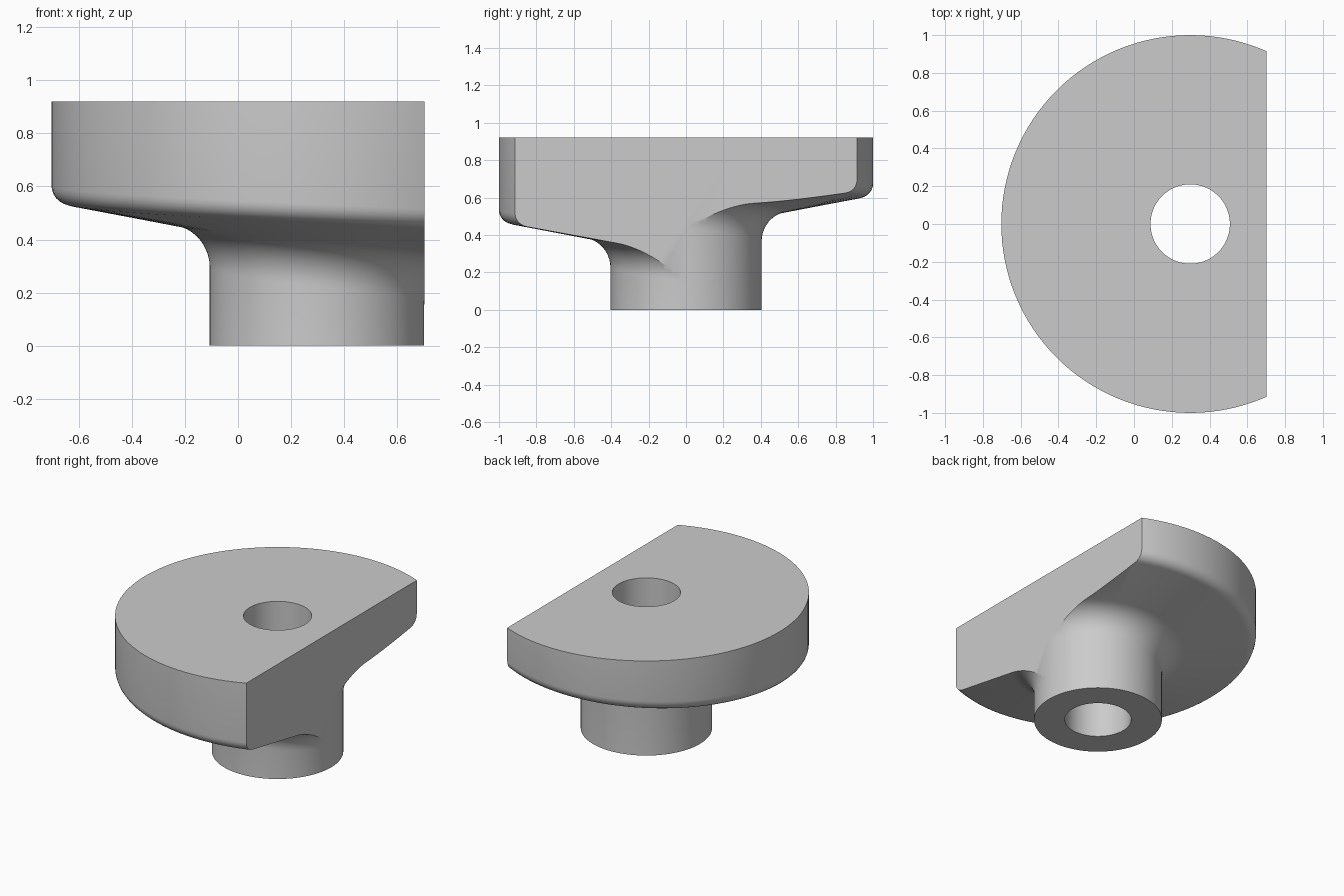
import bpy, bmesh, math

cube = bpy.data.objects.get("Cube")
if cube:
    bpy.data.objects.remove(cube)

CENTRE_X = 0.2975      # axis of the disc, boss and bore
CUT_X = 0.7025         # flat side of the disc
TOP = 0.92
BORE, BOSS, RIM = 0.21, 0.404, 1.0
SLOPE = math.atan(0.18)
ROOT = 0.437           # underside height where it would meet the boss
RISE = 0.14 / math.pi  # helical climb of the underside per radian
STEPS = 128


def arc(r, z, radius, start, end, count):
    return [(r + radius * math.cos(start + (end - start) * i / count),
             z + radius * math.sin(start + (end - start) * i / count))
            for i in range(count + 1)]


def underside():
    """Rim fillet, sloping underside and boss fillet, from outside inwards."""
    rim_f, boss_f = 0.07, 0.17
    line = lambda r: ROOT + math.tan(SLOPE) * (r - BOSS)
    rim_r, boss_r = RIM - rim_f, BOSS + boss_f
    rim_z = line(rim_r) + rim_f / math.cos(SLOPE)
    boss_z = line(boss_r) - boss_f / math.cos(SLOPE)
    quarter = math.pi / 2
    return (arc(rim_r, rim_z, rim_f, 0, SLOPE - quarter, 6)
            + arc(boss_r, boss_z, boss_f, quarter + SLOPE, math.pi, 10))


# Sweep the section around the axis while the underside climbs
bm = bmesh.new()
columns = []
for i in range(STEPS + 1):
    a = 2 * math.pi * i / STEPS
    lift = RISE * (math.pi - a)
    ring = [(BORE, 0), (BORE, TOP), (RIM, TOP)]
    ring += [(r, z + lift) for r, z in underside()]
    ring.append((BOSS, 0))
    columns.append([bm.verts.new((CENTRE_X + r * math.cos(a), r * math.sin(a), z))
                    for r, z in ring])
count = len(columns[0])
for c, d in zip(columns, columns[1:]):
    for k in range(count):
        n = (k + 1) % count
        bm.faces.new((c[k], c[n], d[n], d[k]))

# Step wall where the climb starts and ends
c, d = columns[-1], columns[0]
for k in range(2, count - 1):
    bm.faces.new((c[k], c[k + 1], d[k + 1], d[k]))
bmesh.ops.remove_doubles(bm, verts=bm.verts[:], dist=1e-5)

# Slice off the flat side and close it
bmesh.ops.bisect_plane(bm, geom=bm.verts[:] + bm.edges[:] + bm.faces[:], dist=1e-6,
                       plane_co=(CUT_X, 0, 0), plane_no=(1, 0, 0), clear_outer=True)
rim = [e for e in bm.edges if e.is_boundary
       and all(abs(v.co.x - CUT_X) < 1e-4 for v in e.verts)]
bmesh.ops.holes_fill(bm, edges=rim, sides=0)
bmesh.ops.recalc_face_normals(bm, faces=bm.faces[:])

mesh = bpy.data.meshes.new("cam_disc_with_boss")
bm.to_mesh(mesh)
bm.free()
part = bpy.data.objects.new("cam_disc_with_boss", mesh)
bpy.context.collection.objects.link(part)

# Plain grey material
grey = bpy.data.materials.new("light_grey")
grey.use_nodes = True
colour = (0.6, 0.6, 0.6, 1)
grey.diffuse_color = colour
grey.node_tree.nodes["Principled BSDF"].inputs["Base Color"].default_value = colour
mesh.materials.append(grey)

bpy.ops.object.select_all(action='DESELECT')
part.select_set(True)
bpy.context.view_layer.objects.active = part
bpy.ops.object.shade_smooth_by_angle(angle=math.radians(30))
